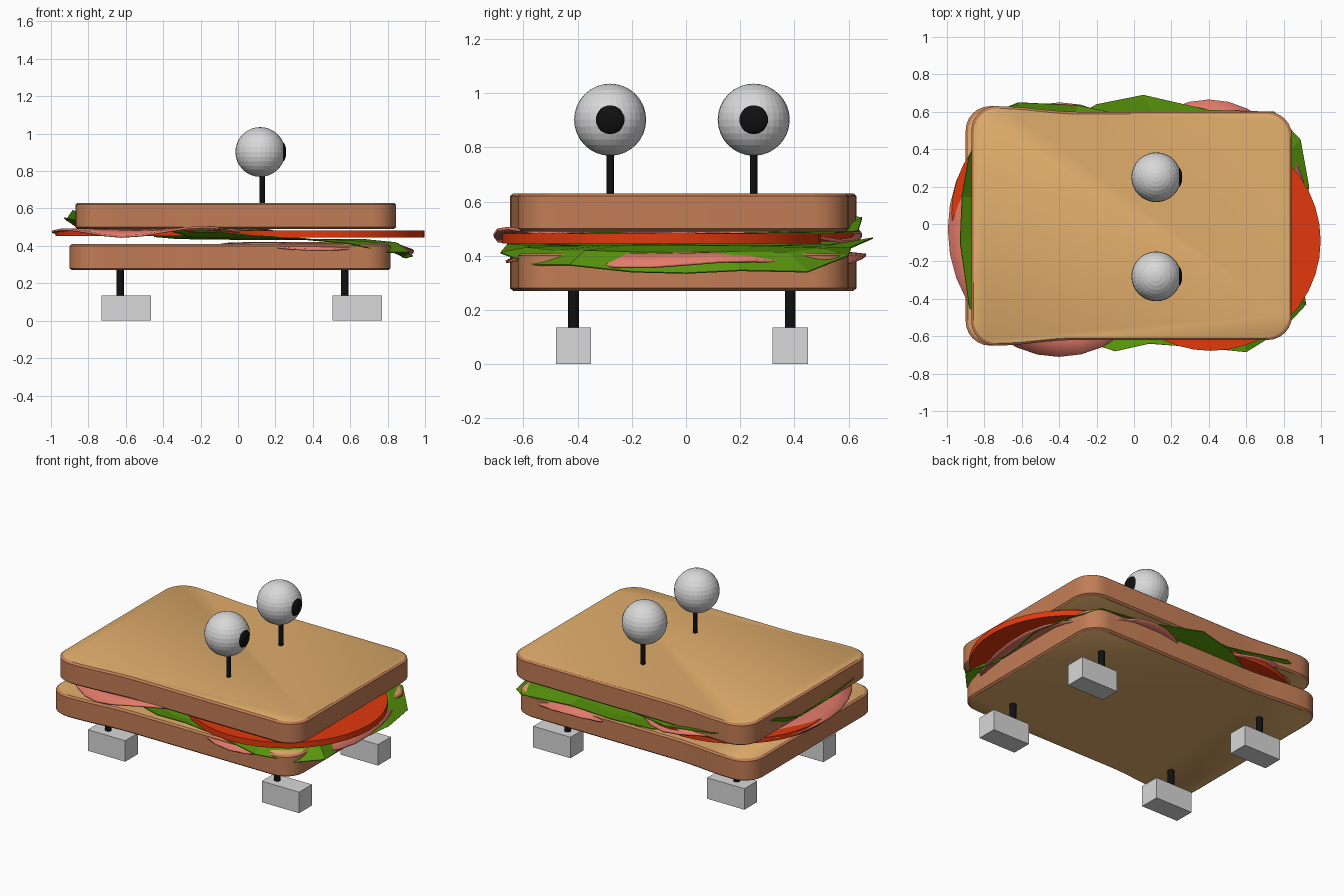
import bpy, bmesh, math
from math import sin, cos, pi

if "Cube" in bpy.data.objects:
    bpy.data.objects.remove(bpy.data.objects["Cube"])


def mat(name, r, g, b):
    m = bpy.data.materials.new(name)
    lin = [((c / 255 + 0.055) / 1.055) ** 2.4 if c > 10 else c / 255 / 12.92 for c in (r, g, b)]
    m.diffuse_color = (*lin, 1)
    m.use_nodes = True
    m.node_tree.nodes["Principled BSDF"].inputs["Base Color"].default_value = m.diffuse_color
    return m


CRUMB = mat("crumb tan", 224, 173, 107)
CRUST = mat("crust brown", 194, 125, 85)
RED = mat("tomato red", 226, 56, 13)
GREEN = mat("lettuce green", 90, 152, 11)
PINK = mat("ham pink", 226, 122, 106)
GREY = mat("pale grey", 216, 216, 216)
BLACK = mat("black", 16, 16, 16)


def finish(bm, name, *mats, smooth=None):
    bmesh.ops.recalc_face_normals(bm, faces=bm.faces)
    me = bpy.data.meshes.new(name)
    bm.to_mesh(me)
    bm.free()
    ob = bpy.data.objects.new(name, me)
    bpy.context.collection.objects.link(ob)
    for m in mats:
        me.materials.append(m)
    if smooth:
        bpy.ops.object.select_all(action='DESELECT')
        ob.select_set(True)
        bpy.context.view_layer.objects.active = ob
        bpy.ops.object.shade_smooth_by_angle(angle=math.radians(smooth))
    return ob


def cylinder(name, x, y, z0, z1, r, m, seg=16):
    bm = bmesh.new()
    bmesh.ops.create_cone(bm, cap_ends=True, segments=seg, radius1=r, radius2=r, depth=z1 - z0)
    bmesh.ops.translate(bm, verts=bm.verts, vec=(x, y, (z0 + z1) / 2))
    return finish(bm, name, m, smooth=35)


def ball(name, loc, size, m, seg=32):
    bm = bmesh.new()
    bmesh.ops.create_uvsphere(bm, u_segments=seg, v_segments=16, radius=1)
    bmesh.ops.scale(bm, verts=bm.verts, vec=size)
    bmesh.ops.translate(bm, verts=bm.verts, vec=loc)
    return finish(bm, name, m)


def box(name, x0, x1, y0, y1, z0, z1, m):
    bm = bmesh.new()
    bmesh.ops.create_cube(bm, size=1)
    bmesh.ops.scale(bm, verts=bm.verts, vec=(x1 - x0, y1 - y0, z1 - z0))
    bmesh.ops.translate(bm, verts=bm.verts, vec=((x0 + x1) / 2, (y0 + y1) / 2, (z0 + z1) / 2))
    return finish(bm, name, m)


def bread(name, dx, z0, z1):
    # half outline: rounded right corner, gentle neck, bulging left corner
    half = [(0.715 + 0.13 * cos(a * pi / 12), 0.48 + 0.13 * sin(a * pi / 12)) for a in range(7)]
    for i in range(9):
        t = i / 8
        half.append((-0.3 - 0.44 * t, 0.61 + 0.03 * (1 - cos(pi * t)) / 2))
    half += [(-0.74 - 0.13 * sin(a * pi / 12), 0.51 + 0.13 * cos(a * pi / 12)) for a in range(1, 7)]
    outline = half + [(x, -y) for x, y in reversed(half)]
    bm = bmesh.new()
    rings = []
    for inset, z in ((0.012, z0), (0, z0 + 0.01), (0, z1 - 0.01), (0.012, z1)):
        rings.append([bm.verts.new((x * (1 - inset / 0.86) + dx, y * (1 - inset / 0.62) - 0.01, z))
                      for x, y in outline])
    n = len(outline)
    for a, b in zip(rings, rings[1:]):
        for i in range(n):
            bm.faces.new((a[i], a[(i + 1) % n], b[(i + 1) % n], b[i])).material_index = 1
    bm.faces.new(rings[0])
    bm.faces.new(rings[-1])
    return finish(bm, name, CRUMB, CRUST, smooth=35)


def sheet(name, rim, inner_z, thick, m, smooth=None):
    # thin slice: flat middle, with an edge that bends to the rim points
    cx = sum(p[0] for p in rim) / len(rim)
    cy = sum(p[1] for p in rim) / len(rim)
    bm = bmesh.new()
    mid = bm.verts.new((cx, cy, inner_z))
    rings = [[bm.verts.new((cx + (x - cx) * f, cy + (y - cy) * f, inner_z + (z - inner_z) * t))
              for x, y, z in rim] for f, t in ((0.5, 0), (0.85, 0.25), (1, 1))]
    n = len(rim)
    for i in range(n):
        j = (i + 1) % n
        bm.faces.new((mid, rings[0][i], rings[0][j]))
        for a, b in zip(rings, rings[1:]):
            bm.faces.new((a[i], b[i], b[j], a[j]))
    ob = finish(bm, name, m, smooth=smooth)
    mod = ob.modifiers.new("thickness", 'SOLIDIFY')
    mod.thickness = thick
    mod.offset = 0
    return ob


# bread slices
bread("lower_bread", -0.03, 0.27, 0.41)
bread("upper_bread", 0.0, 0.49, 0.63)

# tomato slices
cylinder("right_tomato", 0.41, -0.09, 0.445, 0.482, 0.588, RED, 40)
cylinder("left_tomato", -0.41, 0.06, 0.452, 0.482, 0.565, RED, 40)

# ham slices with wavy edges
ang = [i * 2 * pi / 32 for i in range(32)]
sheet("right_ham", [(0.40 + 0.54 * cos(a), 0.0 + 0.665 * sin(a),
                     0.39 - 0.022 * max(0, cos(a)) + 0.012 * sin(5 * a)) for a in ang],
      0.417, 0.01, PINK, 40)
sheet("left_ham", [(-0.40 + 0.595 * cos(a), -0.03 + 0.68 * sin(a),
                    0.475 + 0.028 * sin(4 * a) * abs(sin(a))) for a in ang],
      0.485, 0.012, PINK, 40)

# lettuce leaves
sheet("right_lettuce", [(-.35, -.6, .48), (-.1, -.68, .475), (.08, -.64, .455), (.35, -.66, .44),
                        (.6, -.685, .41), (.8, -.56, .365), (.92, -.43, .365), (.88, -.2, .34),
                        (.90, 0, .335), (.935, .2, .345), (.89, .45, .34), (.75, .6, .4),
                        (.4, .61, .43), (.05, .69, .465), (-.2, .64, .45), (-.45, .5, .45)],
      0.435, 0.005, GREEN)
sheet("left_lettuce", [(-.93, -.1, .55), (-.88, -.45, .54), (-.7, -.58, .488), (-.3, -.55, .484),
                       (.1, -.4, .48), (.2, .1, .48), (.1, .55, .485), (-.3, .635, .49),
                       (-.62, .65, .54), (-.8, .57, .55), (-.885, .35, .59), (-.92, .15, .54)],
      0.486, 0.005, GREEN)

# legs and feet
for xs, x in (("back", -0.63), ("front", 0.57)):
    for ys, y in (("right", -0.415), ("left", 0.385)):
        cylinder(f"{xs}_{ys}_leg", x, y, 0.12, 0.28, 0.02, BLACK)
        box(f"{xs}_{ys}_foot", x - 0.1, x + 0.165 if xs == "back" else x + 0.2,
            y - 0.065, y + 0.065, 0, 0.135, GREY) if xs == "back" else \
            box(f"{xs}_{ys}_foot", x - 0.065, x + 0.2, y - 0.065, y + 0.065, 0, 0.135, GREY)

# eyes on stalks, looking along +x
for s, y in (("right", -0.28), ("left", 0.25)):
    cylinder(f"{s}_eye_stalk", 0.13, y, 0.62, 0.80, 0.014, BLACK)
    ball(f"{s}_eye", (0.119, y, 0.902), (0.133, 0.133, 0.133), GREY)
    ball(f"{s}_pupil", (0.234, y, 0.902), (0.024, 0.055, 0.055), BLACK, 24)
